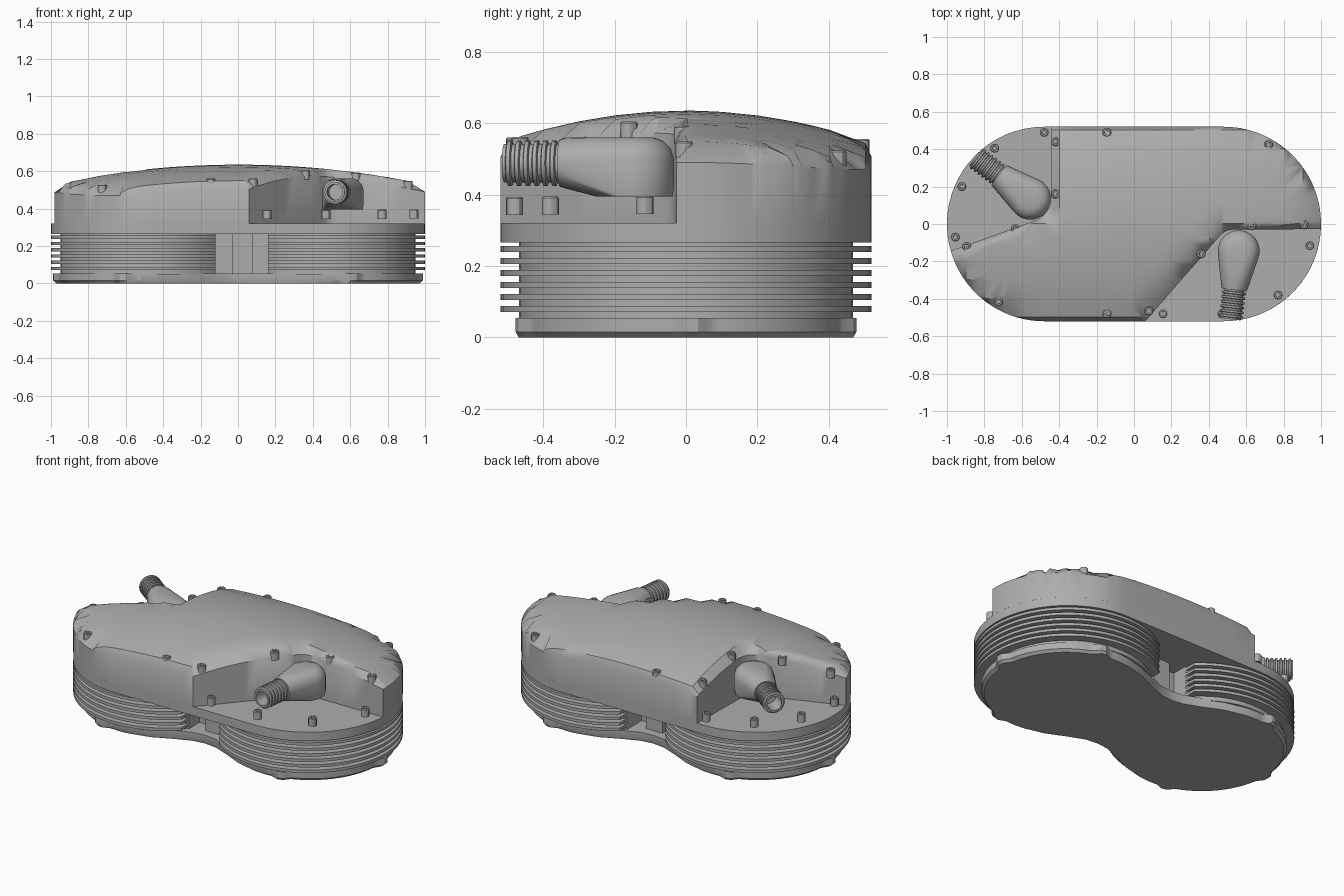
import bpy, bmesh, math
from mathutils import Vector, Matrix
from mathutils.geometry import intersect_point_line

if "Cube" in bpy.data.objects:
    bpy.data.objects.remove(bpy.data.objects["Cube"])

grey = bpy.data.materials.new("cast grey")
grey.diffuse_color = (0.42, 0.42, 0.42, 1)
grey.use_nodes = True
grey.node_tree.nodes["Principled BSDF"].inputs["Base Color"].default_value = grey.diffuse_color
CX, R = 0.48, 0.52          # centre offset and radius of the two round ends


def finish(name, bm, angle=30):
    bmesh.ops.remove_doubles(bm, verts=bm.verts, dist=1e-5)
    bmesh.ops.recalc_face_normals(bm, faces=bm.faces)
    me = bpy.data.meshes.new(name)
    bm.to_mesh(me)
    bm.free()
    me.materials.append(grey)
    ob = bpy.data.objects.new(name, me)
    bpy.context.collection.objects.link(ob)
    bpy.ops.object.select_all(action='DESELECT')
    ob.select_set(True)
    bpy.context.view_layer.objects.active = ob
    bpy.ops.object.shade_smooth_by_angle(angle=math.radians(angle))
    return ob


def arc(cx, cy, r, a0, a1, n=20):
    return [(cx + r * math.cos(math.radians(a0 + (a1 - a0) * i / n)),
             cy + r * math.sin(math.radians(a0 + (a1 - a0) * i / n))) for i in range(n + 1)]


def prism(bm, pts, z0, z1, shrink=1.0):
    low = [bm.verts.new((x * shrink, y * shrink, z0)) for x, y in pts]
    top = [bm.verts.new((x, y, z1)) for x, y in pts]
    bm.faces.new(low[::-1])
    bm.faces.new(top)
    for i in range(len(pts)):
        j = (i + 1) % len(pts)
        bm.faces.new((low[i], low[j], top[j], top[i]))


def edge_distance(x, y, pts):
    p, best = Vector((x, y)), 9
    for a, b in zip(pts, pts[1:] + pts[:1]):
        a, b = Vector(a), Vector(b)
        q, t = intersect_point_line(p, a, b)
        q = a.lerp(b, min(1, max(0, t)))
        best = min(best, (p - Vector(q[:2])).length)
    return best


def rounded_height(x, y, pts, dome, r):
    d = min(r, edge_distance(x, y, pts))
    return dome(x, y) - r + math.sqrt(max(0, r * r - (r - d) ** 2))


def lid(name, pts, dome, r, z0, step):
    """Outline with a domed top, rounded rim and straight walls down to z0."""
    bm = bmesh.new()
    face = bm.faces.new([bm.verts.new((x, y, 0)) for x, y in pts])
    for w in (0.07, 0.16, 0.3, 0.47):
        bmesh.ops.inset_region(bm, faces=[face], thickness=w * r, use_even_offset=True)
    bmesh.ops.triangulate(bm, faces=[face])
    if step:
        for axis, lim in ((0, 1.0), (1, 0.5)):
            for i in range(-int(lim / step), int(lim / step) + 1):
                no = Vector((1 - axis, axis, 0))
                bmesh.ops.bisect_plane(bm, geom=bm.verts[:] + bm.edges[:] + bm.faces[:],
                                       plane_co=no * (i * step + 0.003), plane_no=no, dist=1e-5)
    for v in bm.verts:
        v.co.z = rounded_height(v.co.x, v.co.y, pts, dome, r)
    rim = [e for e in bm.edges if e.is_boundary]
    new = bmesh.ops.extrude_edge_only(bm, edges=rim)['geom']
    for v in new:
        if isinstance(v, bmesh.types.BMVert):
            v.co.z = z0
    bmesh.ops.holes_fill(bm, edges=[e for e in new if isinstance(e, bmesh.types.BMEdge)], sides=0)
    return finish(name, bm, 35)


# Lower housing: full stadium with a softly rounded shoulder
stadium = arc(CX, 0, R, -90, 90, 28) + arc(-CX, 0, R, 90, 270, 28)
ledge_h = lambda x, y: 0.40
lid("lower_housing", stadium, ledge_h, 0.08, 0.265, 0)

# Domed cover with two opposite corner pockets left out
cover = ([(0.06, -R), (0.44, -0.085)] + arc(0.53, -0.12, 0.09, 135, 90, 5)
         + arc(CX, 0, R, -3, 90, 20)
         + [(-0.44, R), (-0.445, 0.17)] + arc(-0.575, 0.14, 0.13, 0, -70, 8)
         + arc(-CX, 0, R, 196, 270, 18))
cover_h = lambda x, y: 0.635 - 0.105 * x * x - 0.09 * (y / R) ** 2
lid("domed_cover", cover, cover_h, 0.04, 0.32, 0.1)

# Cooling fins and drum cores, cut flat beside the central gap
fins, cores = bmesh.new(), bmesh.new()
for side, cut in ((1, 0.16), (-1, 0.12)):
    def lobe(r):
        a = math.degrees(math.acos(-(CX - cut) / r))
        return [(side * x, y) for x, y in arc(CX, 0, r, -a, a, 48)]
    prism(cores, lobe(0.468), 0.045, 0.27)
    for i in range(6):
        z = 0.071 + i * 0.0335
        prism(fins, lobe(R), z, z + 0.017)
finish("cooling_fins", fins)
finish("drum_cores", cores)

# Central spine in the gap
bm = bmesh.new()
prism(bm, [(-0.03, -0.27), (0.08, -0.27), (0.08, 0.27), (-0.03, 0.27)], 0.04, 0.27)
prism(bm, [(-0.13, -0.2), (0.17, -0.2), (0.17, 0.2), (-0.13, 0.2)], 0.04, 0.27)
finish("centre_spine", bm)

# Waisted base plate with small ears
def plate_side(s):
    pts = []
    for a in range(-100, 101, 2):
        ear = max(max(0, 1 - max(0, abs(a - e) - 2) / 5) for e in (-76, 2, 76))
        r = 0.462 + 0.026 * ear
        t = math.radians(a)
        pts.append((s * (0.5 + r * math.cos(t)), s * r * math.sin(t)))
    return pts + [(s * 0.30, s * 0.425), (s * 0.18, s * 0.37), (s * 0.08, s * 0.33), (0, s * 0.32),
                  (-s * 0.08, s * 0.33), (-s * 0.18, s * 0.37), (-s * 0.30, s * 0.425)]


outline = plate_side(1) + plate_side(-1)
bm = bmesh.new()
prism(bm, outline, 0.0, 0.015, 0.982)
prism(bm, outline, 0.015, 0.054)
bmesh.ops.delete(bm, geom=[f for f in bm.faces if len(f.verts) > 4 and
                           abs(f.calc_center_median().z - 0.015) < 1e-4], context='FACES')
finish("base_plate", bm)

# Hose elbows: tapered rounded body plus a ribbed hollow nozzle
def elbow(name, x, y, tx, ty):
    turn = Matrix.Translation((x, y, 0)) @ Matrix.Rotation(math.atan2(ty - y, tx - x), 4, 'Z')
    bm = bmesh.new()
    for z, r in ((0.395, 0.108), (0.42, 0.112), (0.50, 0.112), (0.53, 0.102), (0.55, 0.082), (0.56, 0.055)):
        for px, py in arc(0, 0, r, 0, 345, 23):
            bm.verts.new((px, py, z))
    for t, r in ((0.19, 0.072), (0.21, 0.066)):
        for py, pz in arc(0, 0.488, r, 0, 345, 23):
            bm.verts.new((t, py, pz))
    bmesh.ops.convex_hull(bm, input=bm.verts)
    bmesh.ops.delete(bm, geom=[v for v in bm.verts if not v.link_faces], context='VERTS')
    bm.transform(turn)
    finish(name + "_body", bm, 40)

    prof = [(0.19, 0.054)]
    for i in range(6):
        t = 0.217 + i * 0.025
        prof += [(t, 0.054), (t + 0.003, 0.064), (t + 0.013, 0.064), (t + 0.016, 0.054)]
    prof += [(0.367, 0.054), (0.367, 0.042), (0.27, 0.042), (0.27, 0)]
    bm = bmesh.new()
    vs = [bm.verts.new((t, 0, 0.488 + r)) for t, r in prof]
    es = [bm.edges.new(p) for p in zip(vs, vs[1:])]
    bmesh.ops.spin(bm, geom=vs + es, cent=(0, 0, 0.488), axis=(1, 0, 0), angle=math.tau,
                   steps=24, use_merge=True)
    bm.transform(turn)
    finish(name + "_nozzle", bm)


elbow("front_elbow", 0.56, -0.145, 0.518, -0.5)
elbow("rear_elbow", -0.555, 0.135, -0.86, 0.365)

# Socket-head bolts on the cover rim and on the pocket shoulders
cover_bolts = [(-0.42, 0.44), (-0.145, 0.49), (0.72, 0.425), (-0.42, 0.16), (-0.635, -0.025),
               (-0.895, -0.12), (-0.725, -0.415), (-0.145, -0.48), (0.08, -0.465), (0.36, -0.16),
               (0.63, -0.01), (0.91, -0.005)]
ledge_bolts = [(0.155, -0.48), (0.47, -0.48), (0.77, -0.38), (0.94, -0.115),
               (-0.48, 0.49), (-0.745, 0.405), (-0.92, 0.2), (-0.955, -0.07)]
bm = bmesh.new()
for spots, pts, dome, r in ((cover_bolts, cover, cover_h, 0.04), (ledge_bolts, stadium, ledge_h, 0.08)):
    for x, y in spots:
        z = rounded_height(x, y, pts, dome, r) + 0.004
        rings = []
        for rr, zz in ((0.024, z - 0.05), (0.024, z - 0.004), (0.020, z), (0.012, z), (0.011, z - 0.012)):
            rings.append([bm.verts.new((px, py, zz)) for px, py in arc(x, y, rr, 0, 330, 11)])
        for a, b in zip(rings, rings[1:]):
            for i in range(12):
                bm.faces.new((a[i - 1], a[i], b[i], b[i - 1]))
        bm.faces.new(rings[-1])
        bm.faces.new(rings[0][::-1])
finish("rim_bolts", bm)
